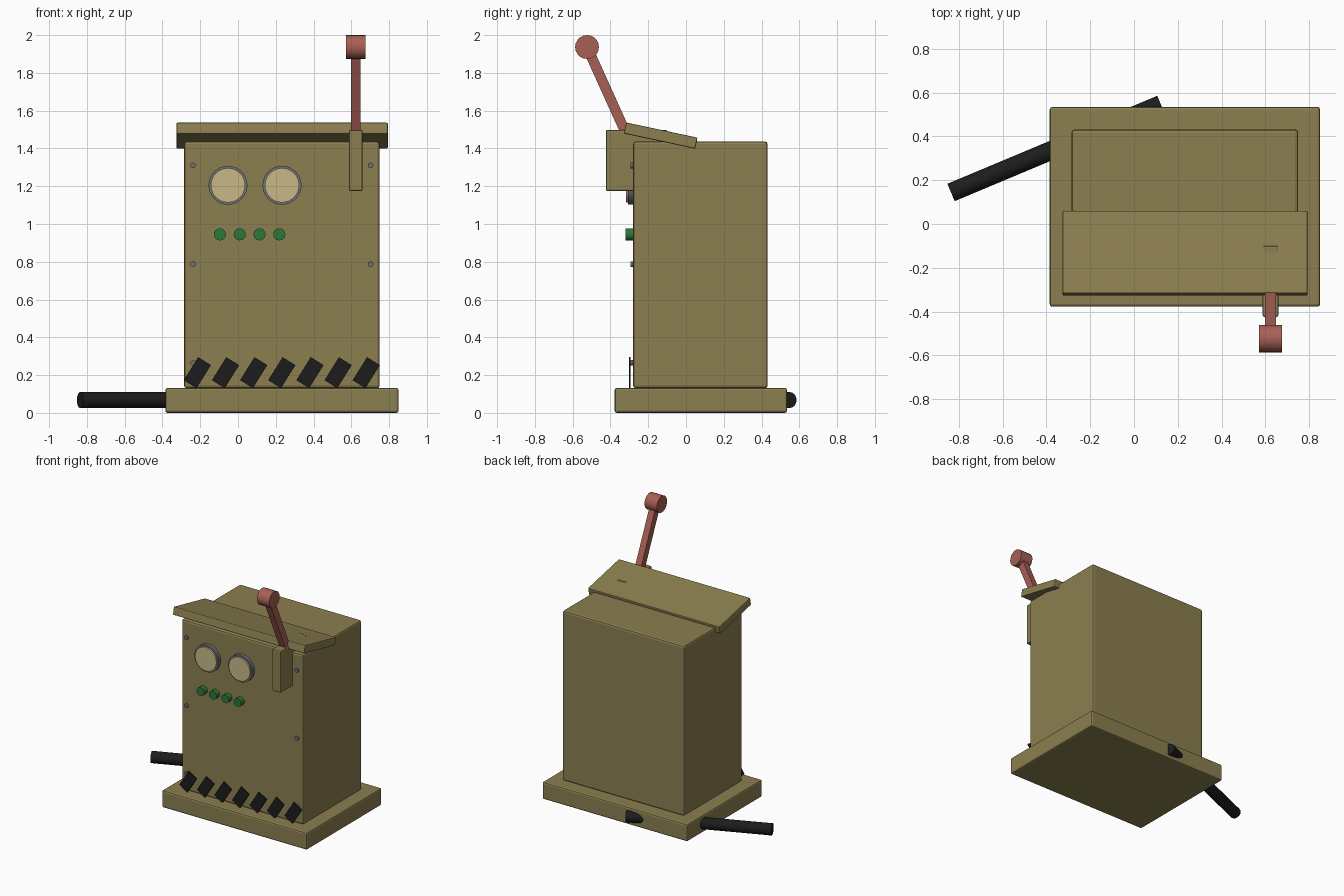
import bpy, math
from mathutils import Vector

if "Cube" in bpy.data.objects:
    bpy.data.objects.remove(bpy.data.objects["Cube"])


def material(name, rgb):
    m = bpy.data.materials.new(name)
    m.diffuse_color = (*rgb, 1)
    m.use_nodes = True
    m.node_tree.nodes["Principled BSDF"].inputs["Base Color"].default_value = m.diffuse_color
    return m


OLIVE = material("olive paint", (0.26, 0.212, 0.08))
RED = material("faded red", (0.39, 0.117, 0.09))
GREEN = material("button green", (0.023, 0.19, 0.04))
CREAM = material("dial cream", (0.58, 0.48, 0.25))
GREY = material("steel grey", (0.15, 0.16, 0.18))
BLACK = material("rubber black", (0.012, 0.012, 0.012))


def box(name, lo, hi, mat, bevel=0.0, rot=(0, 0, 0)):
    """Box between two corners, optionally bevelled and turned about its centre."""
    lo, hi = Vector(lo), Vector(hi)
    bpy.ops.mesh.primitive_cube_add(size=1, location=(lo + hi) / 2, rotation=rot)
    o = bpy.context.object
    o.name = name
    for v in o.data.vertices:
        v.co *= hi - lo
    o.data.materials.append(mat)
    if bevel:
        b = o.modifiers.new("bevel", 'BEVEL')
        b.width, b.segments = bevel, 2
    return o


def rod(name, a, b, radius, mat, sides=24):
    """Cylinder from point a to point b."""
    a, b = Vector(a), Vector(b)
    d = b - a
    bpy.ops.mesh.primitive_cylinder_add(
        vertices=sides, radius=radius, depth=d.length, location=(a + b) / 2,
        rotation=d.to_track_quat('Z', 'Y').to_euler())
    o = bpy.context.object
    o.name = name
    o.data.materials.append(mat)
    bpy.ops.object.shade_smooth_by_angle(angle=math.radians(35))
    return o


# Cabinet: plinth, body, sloping hood
box("plinth", (-0.385, -0.378, 0), (0.85, 0.535, 0.132), OLIVE, 0.012)
box("cabinet_body", (-0.285, -0.28, 0.13), (0.75, 0.432, 1.437), OLIVE, 0.014)
box("sloping_hood", (-0.326, -0.327, 1.438), (0.793, 0.059, 1.498), OLIVE, 0.006,
    rot=(math.radians(-12), 0, 0))

# Lever with its housing
box("lever_housing", (0.587, -0.424, 1.175), (0.66, -0.1, 1.498), OLIVE, 0.008)
knob = Vector((0.624, -0.524, 1.937))
tilt = math.radians(24.3)
half = 0.3
c = knob - half * Vector((0, -math.sin(tilt), math.cos(tilt)))
size = Vector((0.025, 0.027, half))
box("lever_arm", c - size, c + size, RED, rot=(tilt, 0, 0))
rod("lever_knob", knob - Vector((0.052, 0, 0)), knob + Vector((0.052, 0, 0)), 0.063, RED, 20)

# Two dials
for i, x in enumerate((-0.053, 0.233)):
    rod(f"dial_rim_{i}", (x, -0.25, 1.205), (x, -0.306, 1.205), 0.103, GREY, 32)
    rod(f"dial_face_{i}", (x, -0.25, 1.205), (x, -0.317, 1.205), 0.091, CREAM, 32)

# Row of buttons
for i in range(4):
    x = -0.096 + i * 0.105
    rod(f"button_{i}", (x, -0.26, 0.945), (x, -0.32, 0.945), 0.032, GREEN, 16)

# Rivets down both edges
for x in (-0.238, 0.702):
    for z in (0.265, 0.787, 1.31):
        rod(f"rivet_{x}_{z}", (x, -0.26, z), (x, -0.295, z), 0.015, GREY, 12)

# Slanted warning stripes
for i in range(7):
    x = -0.215 + i * 0.149
    box(f"warning_stripe_{i}", (x - 0.04, -0.303, 0.141), (x + 0.04, -0.294, 0.285), BLACK,
        rot=(0, math.radians(32), 0))

# Cable pipe running through the plinth
rod("cable_pipe", (-0.836, 0.144, 0.068), (0.123, 0.546, 0.068), 0.043, BLACK, 16)
